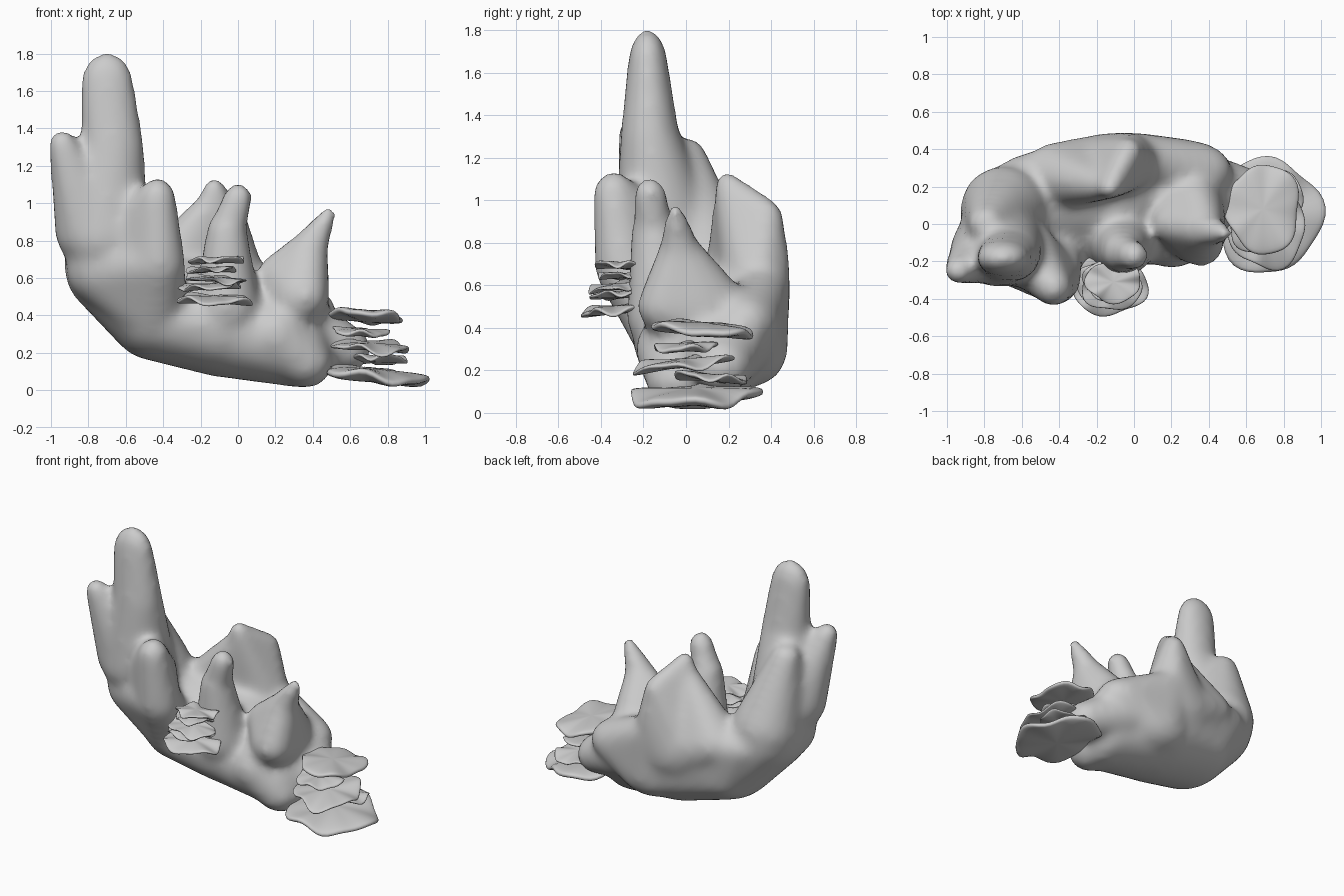
import bpy, bmesh, math, random
from mathutils import Vector, Matrix

if "Cube" in bpy.data.objects:
    bpy.data.objects.remove(bpy.data.objects["Cube"])

random.seed(4)


def hull(mesh, *blobs):
    """Add one convex lump wrapped around ellipsoids (x, y, z, rx[, ry, rz])."""
    bm = bmesh.new()
    for b in blobs:
        r = b[3:] if len(b) == 6 else (b[3],) * 3
        m = Matrix.Translation(b[:3]) @ Matrix.Diagonal((*r, 1))
        bmesh.ops.create_icosphere(bm, subdivisions=3, radius=1, matrix=m)
    res = bmesh.ops.convex_hull(bm, input=bm.verts[:])
    junk = {v for v in res["geom_interior"] + res["geom_unused"]
            if isinstance(v, bmesh.types.BMVert)}
    bmesh.ops.delete(bm, geom=list(junk), context='VERTS')
    bmesh.ops.recalc_face_normals(bm, faces=bm.faces[:])
    bm.to_mesh(mesh_tmp)
    bm.free()
    mesh.from_mesh(mesh_tmp)


mesh_tmp = bpy.data.meshes.new("lump")
body = bmesh.new()

# tall tower with a shoulder knob, back flank and front lobe
hull(body, (-.70, -.18, 1.63, .145, .095, .18), (-.67, -.17, 1.3, .17, .14, .15))
hull(body, (-.67, -.17, 1.3, .17, .14, .15), (-.72, -.1, .82, .24, .24, .22))
hull(body, (-.94, -.25, 1.32, .075), (-.86, -.2, 1.15, .1), (-.79, -.13, .85, .19))
hull(body, (-.79, .0, 1.2, .1), (-.7, .08, .72, .23))
hull(body, (-.43, -.34, 1.02, .1, .1, .12), (-.42, -.29, .68, .14), (-.58, -.15, .8, .17))
hull(body, (-.42, -.29, .68, .14), (-.45, -.1, .42, .18), (-.72, -.1, .65, .2))
# curved hull of the base
hull(body, (-.7, .02, .66, .23, .29, .25), (-.46, .06, .38, .22, .31, .22))
hull(body, (-.46, .06, .38, .22, .32, .22), (-.55, .15, .6, .24, .23, .15),
     (-.1, .1, .33, .22, .35, .26), (-.1, .2, .5, .25, .28, .18))
hull(body, (-.1, .1, .33, .25, .34, .26), (.35, .06, .2, .15, .25, .19),
     (.25, .16, .4, .2, .28, .2))
hull(body, (.36, -.02, .15, .15, .17, .14), (.2, .0, .3, .2, .24, .2))
# back wall rising to a ridge
hull(body, (-.13, .19, 1.06, .065, .06, .08), (-.03, .38, .92, .075, .08, .09),
     (-.02, .39, .7, .1), (-.1, .33, .5, .28, .16, .2))
hull(body, (-.15, .2, 1.0, .07), (-.4, .26, .6, .2, .18, .16),
     (-.1, .33, .5, .28, .16, .2))
hull(body, (.0, .37, .6, .12), (.28, .28, .42, .25, .17, .16), (.05, .3, .3, .25, .18, .18))
# middle horn
hull(body, (.0, -.17, 1.03, .08), (-.06, -.15, .85, .1))
hull(body, (-.06, -.15, .85, .11), (-.06, -.1, .45, .18))
# right horn
hull(body, (.485, -.05, .94, .045), (.38, -.03, .76, .1))
hull(body, (.38, -.03, .76, .1), (.2, .0, .62, .1), (.32, .03, .5, .17, .25, .2),
     (.36, -.11, .5, .12))
# tail that carries the lower shelves
hull(body, (.58, .17, .22, .13, .14, .13), (.3, .17, .33, .2, .24, .2))

me = bpy.data.meshes.new("rock_body")
body.to_mesh(me)
body.free()
bpy.data.meshes.remove(mesh_tmp)
rock = bpy.data.objects.new("rock_body", me)
bpy.context.collection.objects.link(rock)
fuse = rock.modifiers.new("fuse", 'REMESH')
fuse.mode, fuse.voxel_size, fuse.use_smooth_shade = 'VOXEL', .025, True
soft = rock.modifiers.new("soften", 'SMOOTH')
soft.factor, soft.iterations = .5, 18


def shelf(name, x, y, z, rx, ry, th, tx=0, ty=0, wave=.03):
    """Wavy flattened disc, tilted by tx and ty (rise per unit)."""
    bm = bmesh.new()
    bmesh.ops.create_uvsphere(bm, u_segments=48, v_segments=20, radius=1)
    p = [random.uniform(0, math.tau) for _ in range(4)]
    for v in bm.verts:
        a, r = math.atan2(v.co.y, v.co.x), min(1, math.hypot(v.co.x, v.co.y))
        edge = 1 + .06 * math.sin(3 * a + p[0]) + .04 * math.sin(5 * a + p[1])
        px, py = v.co.x * edge * rx, v.co.y * edge * ry
        ripple = math.sin(4 * a + p[2]) + .5 * math.sin(7 * a + p[3])
        pz = math.copysign(abs(v.co.z) ** .7, v.co.z) * th / 2
        pz += wave * r * r * ripple * .6 + tx * px + ty * py
        v.co = Vector((x + px, y + py, z + pz))
    for f in bm.faces:
        f.smooth = True
    m = bpy.data.meshes.new(name)
    bm.to_mesh(m)
    bm.free()
    bpy.context.collection.objects.link(bpy.data.objects.new(name, m))


# large shelves at the right end, bottom to top
lower = [(.72, .045, .08, .28, .31, .075, -.12, .04, .03),
         (.75, .13, .165, .15, .17, .035, .0, -.1, .025),
         (.71, -.01, .235, .21, .23, .04, -.08, .1, .03),
         (.65, .0, .31, .15, .15, .04, -.06, .05, .02),
         (.69, .08, .395, .2, .24, .06, -.08, -.08, .02)]
# small shelves on the front, bottom to top
upper = [(-.13, -.33, .485, .2, .16, .04, -.03, .1, .025),
         (-.15, -.32, .555, .165, .13, .03, .05, .05, .02),
         (-.12, -.33, .595, .16, .135, .025, -.08, .1, .02),
         (-.14, -.3, .645, .13, .11, .025, .05, .0, .02),
         (-.11, -.31, .695, .15, .11, .03, .03, -.05, .02)]
for label, stack in (("lower_shelf", lower), ("front_shelf", upper)):
    for i, s in enumerate(stack):
        shelf(f"{label}_{i + 1}", *s)
